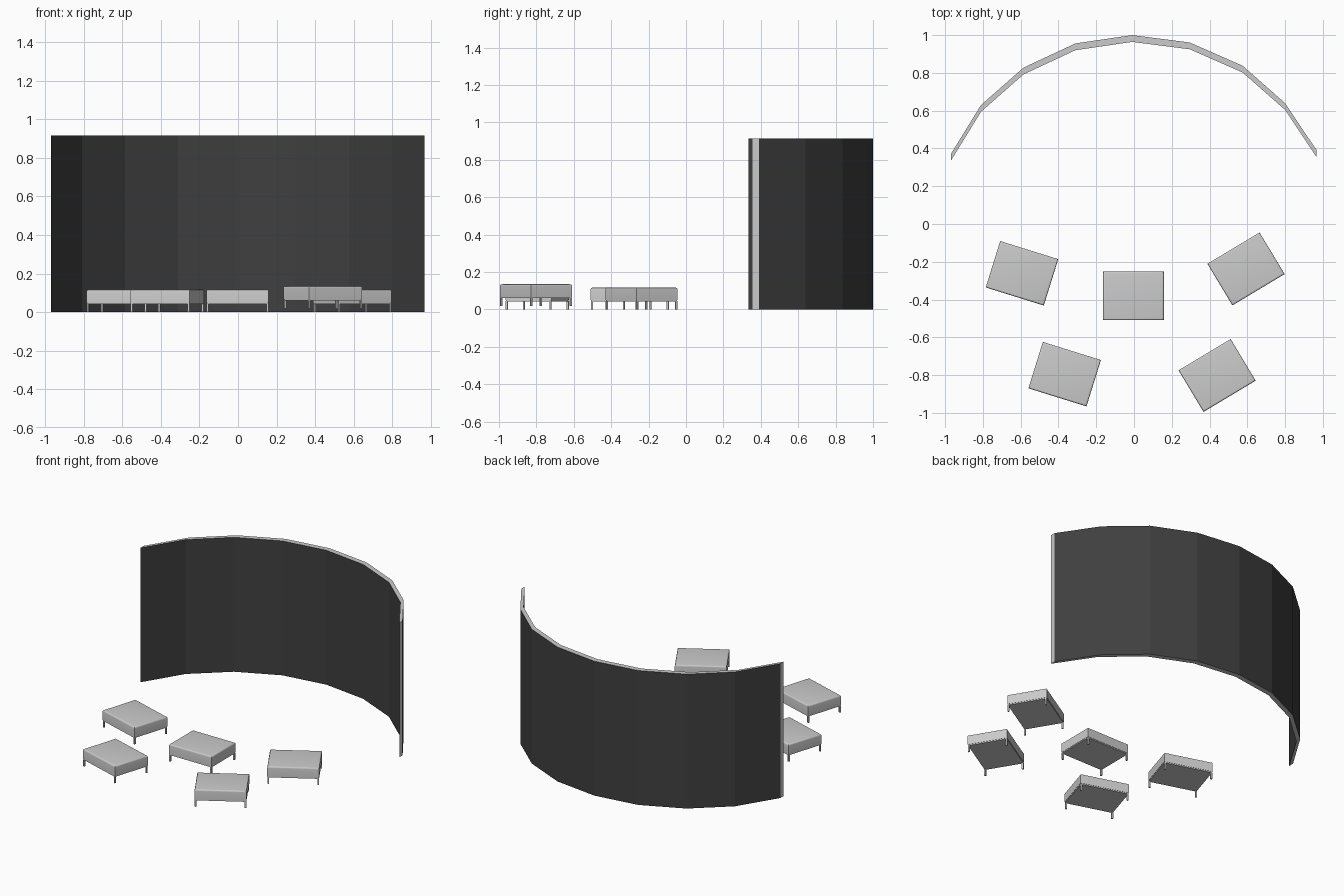
import bpy, bmesh, math
from mathutils import Matrix, Vector

if "Cube" in bpy.data.objects:
    bpy.data.objects.remove(bpy.data.objects["Cube"])


def finish(bm, name, matrix=None):
    bmesh.ops.recalc_face_normals(bm, faces=bm.faces)
    me = bpy.data.meshes.new(name)
    bm.to_mesh(me)
    bm.free()
    ob = bpy.data.objects.new(name, me)
    bpy.context.collection.objects.link(ob)
    if matrix:
        ob.matrix_world = matrix
    return ob


def add_box(bm, cx, cy, sx, sy, z0, z1):
    m = Matrix.Translation((cx, cy, (z0 + z1) / 2)) @ Matrix.Diagonal((sx, sy, z1 - z0, 1))
    return bmesh.ops.create_cube(bm, size=1, matrix=m)["verts"]


def material(name, v):
    m = bpy.data.materials.new(name)
    m.diffuse_color = (v, v, v, 1)
    m.use_nodes = True
    m.node_tree.nodes["Principled BSDF"].inputs["Base Color"].default_value = m.diffuse_color
    return m


# Curved screen: faceted arc extruded upward, dark on its two broad sides
arc = [(-0.97, 0.37), (-0.81, 0.63), (-0.585, 0.828), (-0.31, 0.956), (-0.01, 1.0),
       (0.295, 0.961), (0.575, 0.838), (0.80, 0.64), (0.967, 0.39)]
thick, height = 0.036, 0.915
bm = bmesh.new()
outline = arc + [(x, y - thick) for x, y in reversed(arc)]
n = len(outline)
low = [bm.verts.new((x, y, 0)) for x, y in outline]
high = [bm.verts.new((x, y, height)) for x, y in outline]
last = len(arc) - 1
for i in range(n):
    j = (i + 1) % n
    f = bm.faces.new((low[i], low[j], high[j], high[i]))
    f.material_index = 0 if i in (last, n - 1) else 1
for ring in (low, high):
    for i in range(last):
        bm.faces.new((ring[i], ring[i + 1], ring[n - 2 - i], ring[n - 1 - i]))
screen = finish(bm, "curved_screen")
screen.data.materials.append(material("screen_edge", 0.8))
screen.data.materials.append(material("screen_dark", 0.05))

# Stools: padded seat, thin frame and four corner legs
W, D = 0.322, 0.257


def stool(tag, x, y, z, angle):
    place = Matrix.Translation((x, y, z)) @ Matrix.Rotation(math.radians(angle), 4, 'Z')

    # cushion with rounded upper edges
    bm = bmesh.new()
    add_box(bm, 0, 0, W, D, 0.05, 0.117)
    top = [e for e in bm.edges if all(v.co.z > 0.1 for v in e.verts)]
    bmesh.ops.bevel(bm, geom=top, offset=0.010, segments=4, profile=0.5, affect='EDGES')
    seat = finish(bm, tag + "_seat", place)
    bpy.ops.object.select_all(action='DESELECT')
    seat.select_set(True)
    bpy.context.view_layer.objects.active = seat
    bpy.ops.object.shade_smooth_by_angle(angle=math.radians(40))

    # frame plate under the cushion
    bm = bmesh.new()
    add_box(bm, 0, 0, W - 0.004, D - 0.004, 0.043, 0.05)
    finish(bm, tag + "_frame", place)

    # legs
    t = 0.010
    bm = bmesh.new()
    for sx in (-1, 1):
        for sy in (-1, 1):
            add_box(bm, sx * (W - t - 0.002) / 2, sy * (D - t - 0.002) / 2, t, t, 0, 0.045)
    finish(bm, tag + "_legs", place)


stool("left_back_stool", -0.593, -0.261, 0, -17.3)
stool("middle_stool", -0.003, -0.381, 0, 0)
stool("right_back_stool", 0.593, -0.238, 0, 31)
stool("left_front_stool", -0.367, -0.795, 0, -17.3)
stool("right_front_stool", 0.44, -0.802, 0.018, 31)
